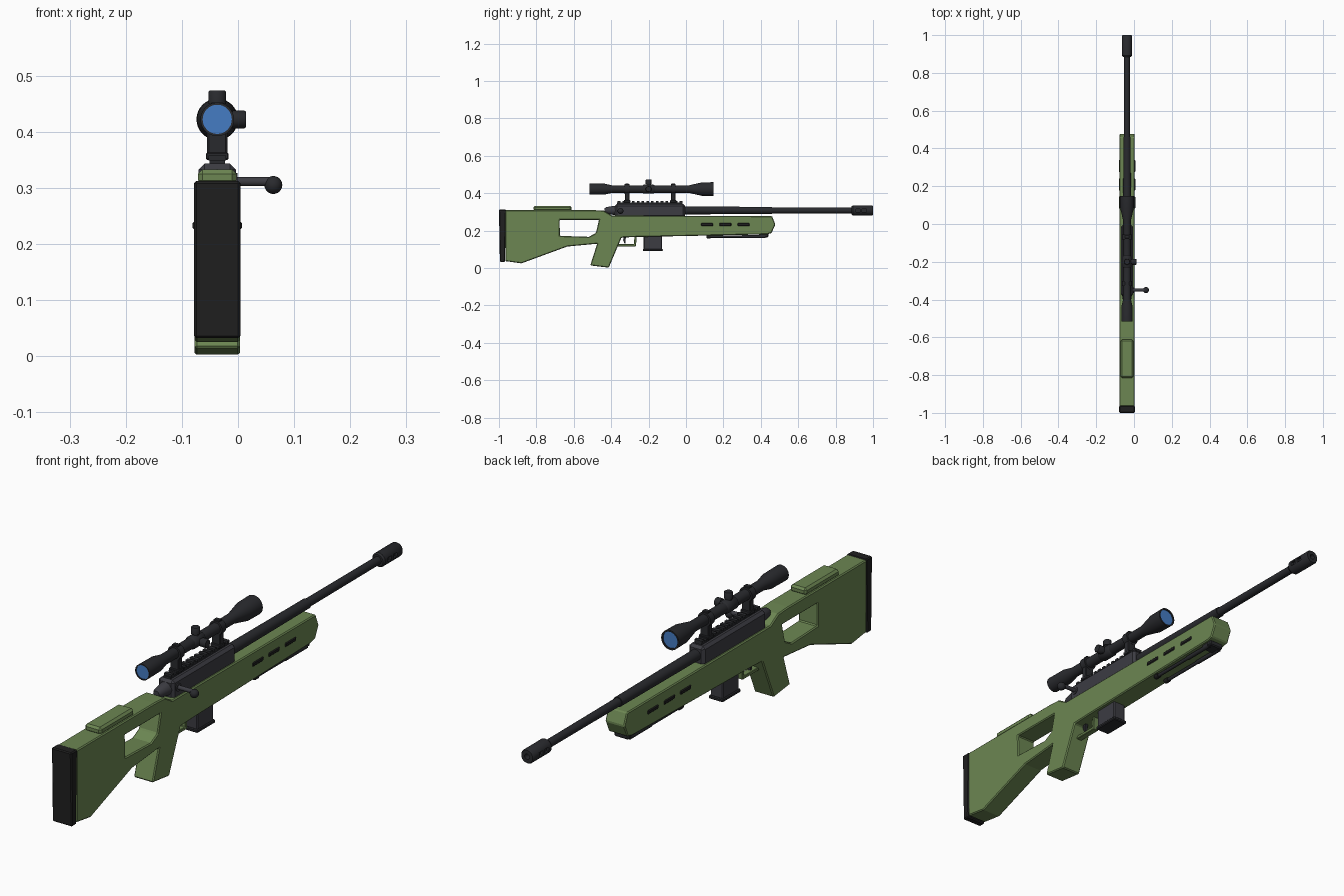
import bpy, bmesh, math
from mathutils import Vector, Matrix

if "Cube" in bpy.data.objects:
    bpy.data.objects.remove(bpy.data.objects["Cube"])

CX = -0.037  # centre plane of the rifle


def material(name, r, g, b):
    m = bpy.data.materials.new(name)
    m.diffuse_color = (r, g, b, 1)
    m.use_nodes = True
    m.node_tree.nodes["Principled BSDF"].inputs["Base Color"].default_value = m.diffuse_color
    return m


GREEN = material("green", 0.15, 0.24, 0.085)
BLACK = material("black", 0.014, 0.014, 0.014)
METAL = material("dark_metal", 0.022, 0.023, 0.027)
STEEL = material("steel", 0.045, 0.045, 0.055)
BLUE = material("lens_blue", 0.06, 0.2, 0.55)


def finish(name, bm, mat, bevel=0, smooth=False):
    bmesh.ops.recalc_face_normals(bm, faces=bm.faces[:])
    me = bpy.data.meshes.new(name)
    bm.to_mesh(me)
    bm.free()
    ob = bpy.data.objects.new(name, me)
    bpy.context.collection.objects.link(ob)
    me.materials.append(mat)
    bpy.ops.object.select_all(action='DESELECT')
    bpy.context.view_layer.objects.active = ob
    ob.select_set(True)
    if smooth:
        bpy.ops.object.shade_smooth_by_angle(angle=math.radians(35))
    if bevel:
        add_bevel(ob, bevel)
    return ob


def add_bevel(ob, width):
    b = ob.modifiers.new("Bevel", 'BEVEL')
    b.width, b.segments, b.limit_method = width, 1, 'ANGLE'
    b.angle_limit = math.radians(40)


def prism(name, pts, half, mat, bevel=0, x=CX):
    """Side profile of (y, z) points given thickness along x."""
    bm = bmesh.new()
    f = bm.faces.new([bm.verts.new((x - half, y, z)) for y, z in pts])
    r = bmesh.ops.extrude_face_region(bm, geom=[f])
    bmesh.ops.translate(bm, vec=(2 * half, 0, 0),
                        verts=[v for v in r['geom'] if isinstance(v, bmesh.types.BMVert)])
    return finish(name, bm, mat, bevel)


def box(name, y0, y1, z0, z1, half, mat, bevel=0, x=CX):
    return prism(name, [(y0, z0), (y1, z0), (y1, z1), (y0, z1)], half, mat, bevel, x)


def lathe(name, pts, origin, axis, mat, n=24):
    """Turned part: (distance along axis, radius) points."""
    bm = bmesh.new()
    rings = [[bm.verts.new((r * math.cos(2 * math.pi * i / n), r * math.sin(2 * math.pi * i / n), d))
              for i in range(n)] for d, r in pts]
    for a, b in zip(rings, rings[1:]):
        for i in range(n):
            bm.faces.new((a[i], a[(i + 1) % n], b[(i + 1) % n], b[i]))
    bm.faces.new(rings[0])
    bm.faces.new(rings[-1])
    rot = Vector((0, 0, 1)).rotation_difference(Vector(axis)).to_matrix().to_4x4()
    bm.transform(Matrix.Translation(origin) @ rot)
    return finish(name, bm, mat, smooth=True)


def cut(ob, cutter):
    m = ob.modifiers.new("Cut", 'BOOLEAN')
    m.object, m.operation, m.solver = cutter, 'DIFFERENCE', 'EXACT'
    bpy.context.view_layer.objects.active = ob
    bpy.ops.object.modifier_apply(modifier=m.name)
    bpy.data.objects.remove(cutter)


X, Y, Z = (1, 0, 0), (0, 1, 0), (0, 0, 1)

# Stock with thumbhole and grip
stock = prism("stock", [
    (-0.966, 0.31), (-0.50, 0.31), (-0.44, 0.307), (-0.395, 0.28), (0.46, 0.278), (0.478, 0.233),
    (0.457, 0.187), (0.43, 0.18), (-0.27, 0.166), (-0.345, 0.163), (-0.413, 0.002),
    (-0.512, 0.014), (-0.475, 0.13), (-0.635, 0.115), (-0.88, 0.025), (-0.966, 0.037)],
    0.0405, GREEN)
cut(stock, prism("thumbhole_cutter", [
    (-0.676, 0.257), (-0.465, 0.257), (-0.482, 0.187), (-0.52, 0.167), (-0.674, 0.172)], 0.1, GREEN))
add_bevel(stock, 0.004)
prism("butt_pad", [(-1.0, 0.312), (-0.962, 0.312), (-0.968, 0.032), (-0.995, 0.032)],
      0.0412, BLACK, 0.004)
box("cheek_rest", -0.815, -0.612, 0.305, 0.333, 0.034, GREEN, 0.008)

# Fore-end vents, showing on both sides
for i, y in enumerate((0.113, 0.21, 0.308)):
    box(f"vent_{i + 1}", y - 0.033, y + 0.033, 0.224, 0.241, 0.0437, BLACK, 0.004)

# Receiver, bolt and handle
box("receiver", -0.38, -0.005, 0.27, 0.343, 0.033, STEEL, 0.01)
lathe("bolt_shroud", [(-0.435, 0.012), (-0.425, 0.018), (-0.375, 0.026)], (CX, 0, 0.308), Y, STEEL)
lathe("bolt_handle", [(-0.01, 0.015), (0.036, 0.015), (0.036, 0.008), (0.1, 0.008)],
      (CX, -0.35, 0.311), X, STEEL, 16)
bm = bmesh.new()
bmesh.ops.create_uvsphere(bm, u_segments=20, v_segments=12, radius=0.016,
                          matrix=Matrix.Translation((0.063, -0.35, 0.305)))
finish("bolt_knob", bm, METAL, smooth=True)

# Barrel and muzzle brake
lathe("barrel", [(-0.02, 0.021), (0.46, 0.019), (0.46, 0.016), (0.91, 0.015)],
      (CX, 0, 0.308), Y, METAL)
brake = lathe("muzzle_brake", [(0.885, 0.022), (0.892, 0.027), (0.995, 0.027), (1.0, 0.024),
                               (1.0, 0.01), (0.975, 0.01)], (CX, 0, 0.308), Y, METAL)
for y in (0.908, 0.942):
    for s in (-1, 1):
        cut(brake, box("port_cutter", y, y + 0.022, 0.3, 0.316, 0.012, METAL, x=CX + s * 0.028))

# Toothed rail
box("rail_base", -0.37, -0.02, 0.338, 0.35, 0.014, METAL)
for i in range(14):
    y = -0.365 + i * 0.0255
    box(f"rail_tooth_{i + 1}", y, y + 0.014, 0.349, 0.358, 0.016, METAL)

# Scope body, lenses, turrets and mounts
SZ = 0.422
lathe("scope", [(-0.51, 0.026), (-0.517, 0.026), (-0.517, 0.030), (-0.435, 0.029), (-0.395, 0.02),
                (0.015, 0.02), (0.085, 0.036), (0.148, 0.037), (0.148, 0.031), (0.138, 0.031)],
      (CX, 0, SZ), Y, METAL, 32)
lathe("eyepiece_lens", [(-0.5145, 0.026), (-0.508, 0.026)], (CX, 0, SZ), Y, BLUE, 32)
lathe("objective_lens", [(0.136, 0.031), (0.144, 0.031)], (CX, 0, SZ), Y, BLUE, 32)
lathe("turret_collar", [(-0.232, 0.02), (-0.226, 0.024), (-0.174, 0.024), (-0.168, 0.02)],
      (CX, 0, SZ), Y, METAL)
for name, axis in (("top_turret", Z), ("side_turret", X)):
    lathe(name, [(0, 0.012), (0.027, 0.012), (0.027, 0.016), (0.048, 0.016), (0.051, 0.014)],
          (CX, -0.2, SZ), axis, METAL)
for i, y in enumerate((-0.315, -0.068)):
    lathe(f"scope_ring_{i + 1}", [(-0.013, 0.027), (0.013, 0.027)], (CX, y, SZ), Y, METAL)
    box(f"ring_cap_{i + 1}", y - 0.009, y + 0.009, SZ + 0.02, SZ + 0.03, 0.012, METAL, 0.002)
    box(f"ring_post_{i + 1}", y - 0.012, y + 0.012, 0.36, 0.405, 0.018, METAL, 0.003)
    box(f"ring_foot_{i + 1}", y - 0.017, y + 0.017, 0.35, 0.363, 0.02, METAL, 0.002)

# Magazine
box("magazine", -0.226, -0.129, 0.1, 0.2, 0.026, STEEL, 0.003)
box("magazine_base", -0.231, -0.124, 0.09, 0.103, 0.03, METAL, 0.003)

# Trigger and guard
prism("trigger_guard", [(-0.375, 0.116), (-0.268, 0.116), (-0.262, 0.18), (-0.274, 0.18),
                        (-0.279, 0.128), (-0.37, 0.128)], 0.012, GREEN, 0.002)
prism("trigger", [(-0.315, 0.175), (-0.325, 0.15), (-0.322, 0.13), (-0.329, 0.13),
                  (-0.336, 0.15), (-0.331, 0.175)], 0.006, METAL)

# Folded bipod under the fore-end
box("bipod_mount", 0.39, 0.44, 0.164, 0.186, 0.03, METAL, 0.004)
for side, s in (("left", -1), ("right", 1)):
    x = CX + s * 0.024
    lathe(f"bipod_leg_{side}", [(0.125, 0.0065), (0.3, 0.0065), (0.3, 0.0085), (0.425, 0.0085)],
          (x, 0, 0.168), Y, METAL, 12)
    lathe(f"bipod_foot_{side}", [(0.11, 0.008), (0.114, 0.01), (0.132, 0.01)],
          (x, 0, 0.168), Y, BLACK, 12)
